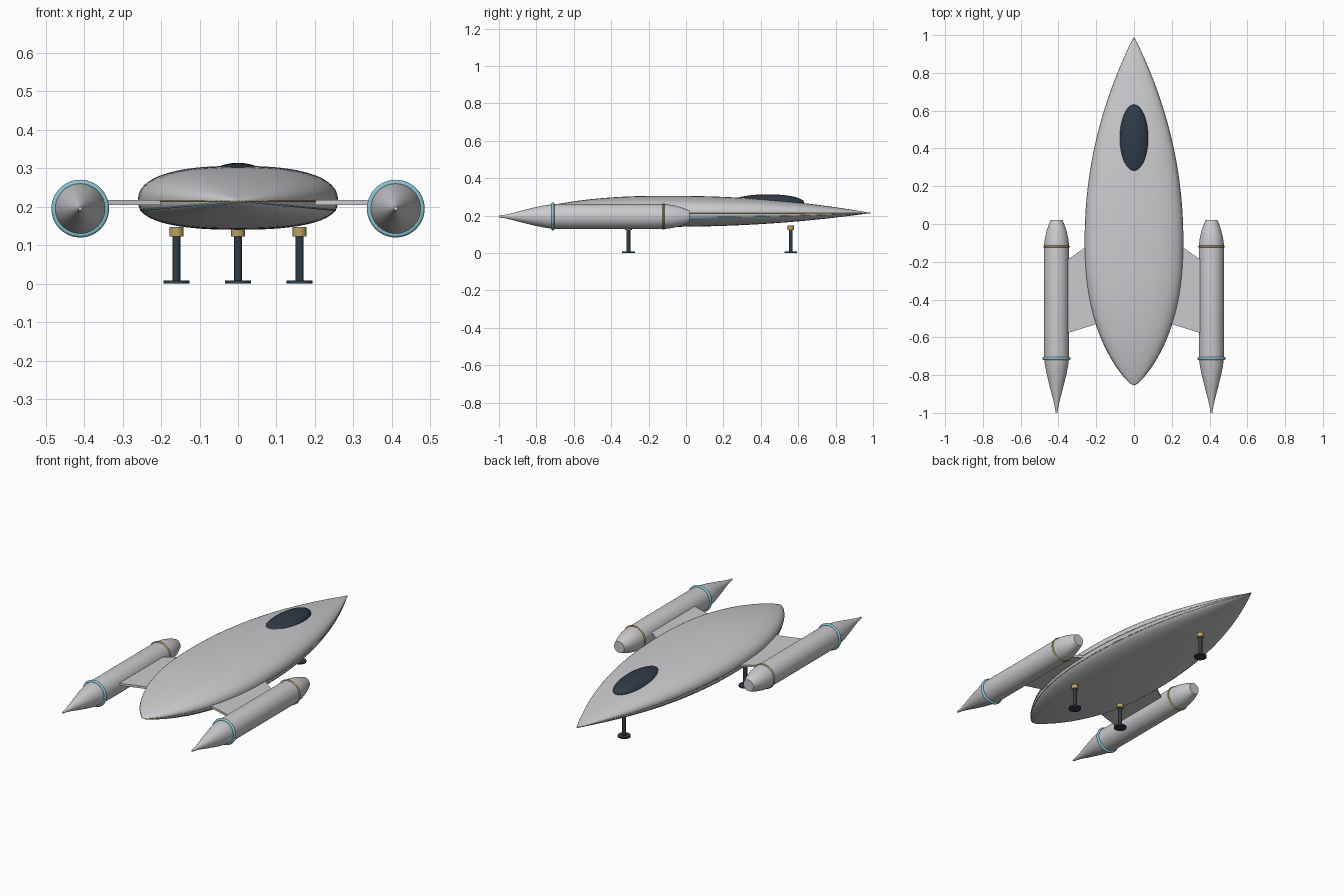
import bpy, bmesh, math
from mathutils import Matrix, Vector

cube = bpy.data.objects.get("Cube")
if cube:
    bpy.data.objects.remove(cube, do_unlink=True)


def material(name, rgb):
    m = bpy.data.materials.new(name)
    m.use_nodes = True
    m.diffuse_color = (*rgb, 1)
    m.node_tree.nodes["Principled BSDF"].inputs["Base Color"].default_value = (*rgb, 1)
    return m


GREY = material("pale grey", (0.60, 0.60, 0.62))
NAVY = material("dark navy", (0.03, 0.045, 0.065))
BLUE = material("light blue", (0.25, 0.55, 0.65))
GOLD = material("gold", (0.50, 0.36, 0.13))


def finish(name, bm, mat, smooth=True):
    bmesh.ops.recalc_face_normals(bm, faces=bm.faces)
    mesh = bpy.data.meshes.new(name)
    bm.to_mesh(mesh)
    bm.free()
    mesh.materials.append(mat)
    ob = bpy.data.objects.new(name, mesh)
    bpy.context.collection.objects.link(ob)
    if smooth:
        bpy.ops.object.select_all(action='DESELECT')
        ob.select_set(True)
        bpy.context.view_layer.objects.active = ob
        bpy.ops.object.shade_smooth_by_angle(angle=math.radians(35))
    return ob


def loft(bm, rings, closed=False):
    """Skin a list of point rings; cap the ends unless the loft is closed."""
    vs = [[bm.verts.new(p) for p in ring] for ring in rings]
    pairs = list(zip(vs, vs[1:])) + ([(vs[-1], vs[0])] if closed else [])
    for a, b in pairs:
        for i in range(len(a)):
            j = (i + 1) % len(a)
            bm.faces.new((a[i], a[j], b[j], b[i]))
    if not closed:
        bm.faces.new(vs[0])
        bm.faces.new(vs[-1])


def lathe_y(name, profile, x, z, mat, closed=False, n=48):
    bm = bmesh.new()
    angles = [2 * math.pi * i / n for i in range(n)]
    loft(bm, [[(x + r * math.cos(a), y, z + r * math.sin(a)) for a in angles]
              for y, r in profile], closed)
    return finish(name, bm, mat)


def ring(name, x, y, z, radius, tube, mat):
    section = [2 * math.pi * i / 12 for i in range(12)]
    profile = [(y + tube * math.cos(a), radius + tube * math.sin(a)) for a in section]
    return lathe_y(name, profile, x, z, mat, closed=True)


def cylinder(name, x, y, z0, z1, r, mat):
    bm = bmesh.new()
    bmesh.ops.create_cone(bm, cap_ends=True, segments=32, radius1=r, radius2=r,
                          depth=z1 - z0,
                          matrix=Matrix.Translation((x, y, (z0 + z1) / 2)))
    return finish(name, bm, mat)


# Hull: one taper function scales a rounded cross-section
WIDEST, NOSE, TAIL, MID_Z = -0.1, 0.99, -0.855, 0.214


def taper(y):
    if y >= WIDEST:
        return max(0.004, 1 - ((y - WIDEST) / (NOSE - WIDEST)) ** 2.1)
    return max(0.004, (1 - ((WIDEST - y) / (WIDEST - TAIL)) ** 2.3) ** 0.8)


def hull_point(y, a):
    s, c, q = taper(y), math.cos(a), math.sin(a)
    power = 2 / 2.45
    height = 0.092 if q > 0 else 0.074
    return Vector((0.26 * s * math.copysign(abs(c) ** power, c), y,
                   MID_Z + height * s * math.copysign(abs(q) ** power, q)))


STEPS = 64
stations = [(NOSE + TAIL) / 2 - (NOSE - TAIL) / 2 * math.cos(math.pi * i / STEPS)
            for i in range(STEPS + 1)]
bm = bmesh.new()
loft(bm, [[hull_point(y, 2 * math.pi * i / 64) for i in range(64)] for y in stations])
finish("hull", bm, GREY)


# Thin trim lines along the hull sides
def trim(name, angle, side, mat):
    cu = bpy.data.curves.new(name, 'CURVE')
    cu.dimensions = '3D'
    cu.bevel_depth = 0.0025
    cu.bevel_resolution = 1
    pts = [hull_point(y, angle) for y in stations[2:-2]]
    sp = cu.splines.new('POLY')
    sp.points.add(len(pts) - 1)
    for p, v in zip(sp.points, pts):
        p.co = (side * (v.x - 0.001), v.y, v.z, 1)
    cu.materials.append(mat)
    bpy.context.collection.objects.link(bpy.data.objects.new(name, cu))


# Canopy
bm = bmesh.new()
bmesh.ops.create_uvsphere(bm, u_segments=48, v_segments=24, radius=1,
                          matrix=Matrix.Translation((0, 0.437, 0.27))
                          @ Matrix.Diagonal((0.078, 0.195, 0.044, 1)))
finish("canopy", bm, NAVY)

# Engine pods, wings and trim on both sides
POD_X, POD_Z = 0.41, 0.195
POD = [(-1.0, 0.005), (-0.97, 0.009), (-0.93, 0.018), (-0.87, 0.034), (-0.8, 0.051),
       (-0.75, 0.061), (-0.71, 0.066), (-0.11, 0.066), (-0.07, 0.061), (-0.03, 0.051),
       (0.0, 0.040), (0.02, 0.032)]
WING = [(0.19, -0.075), (0.36, -0.195), (0.36, -0.58), (0.19, -0.527)]
for side, label in ((1, "left"), (-1, "right")):
    x = side * POD_X
    lathe_y(label + "_engine_pod", POD, x, POD_Z, GREY)
    ring(label + "_rear_ring", x, -0.712, POD_Z, 0.067, 0.008, BLUE)
    ring(label + "_front_ring", x, -0.12, POD_Z, 0.066, 0.005, GOLD)
    bm = bmesh.new()
    loft(bm, [[(side * px, py, z) for px, py in WING] for z in (0.205, 0.218)])
    finish(label + "_wing", bm, GREY, smooth=False)
    trim(label + "_gold_trim", 0, side, GOLD)
    trim(label + "_blue_trim", -0.24, side, BLUE)

# Landing legs
for label, x, y in (("nose", 0, 0.56), ("left", 0.16, -0.308), ("right", -0.16, -0.308)):
    cylinder(label + "_leg_foot", x, y, 0, 0.008, 0.034, NAVY)
    cylinder(label + "_leg_strut", x, y, 0.004, 0.13, 0.0105, NAVY)
    cylinder(label + "_leg_collar", x, y, 0.123, 0.147, 0.018, GOLD)
